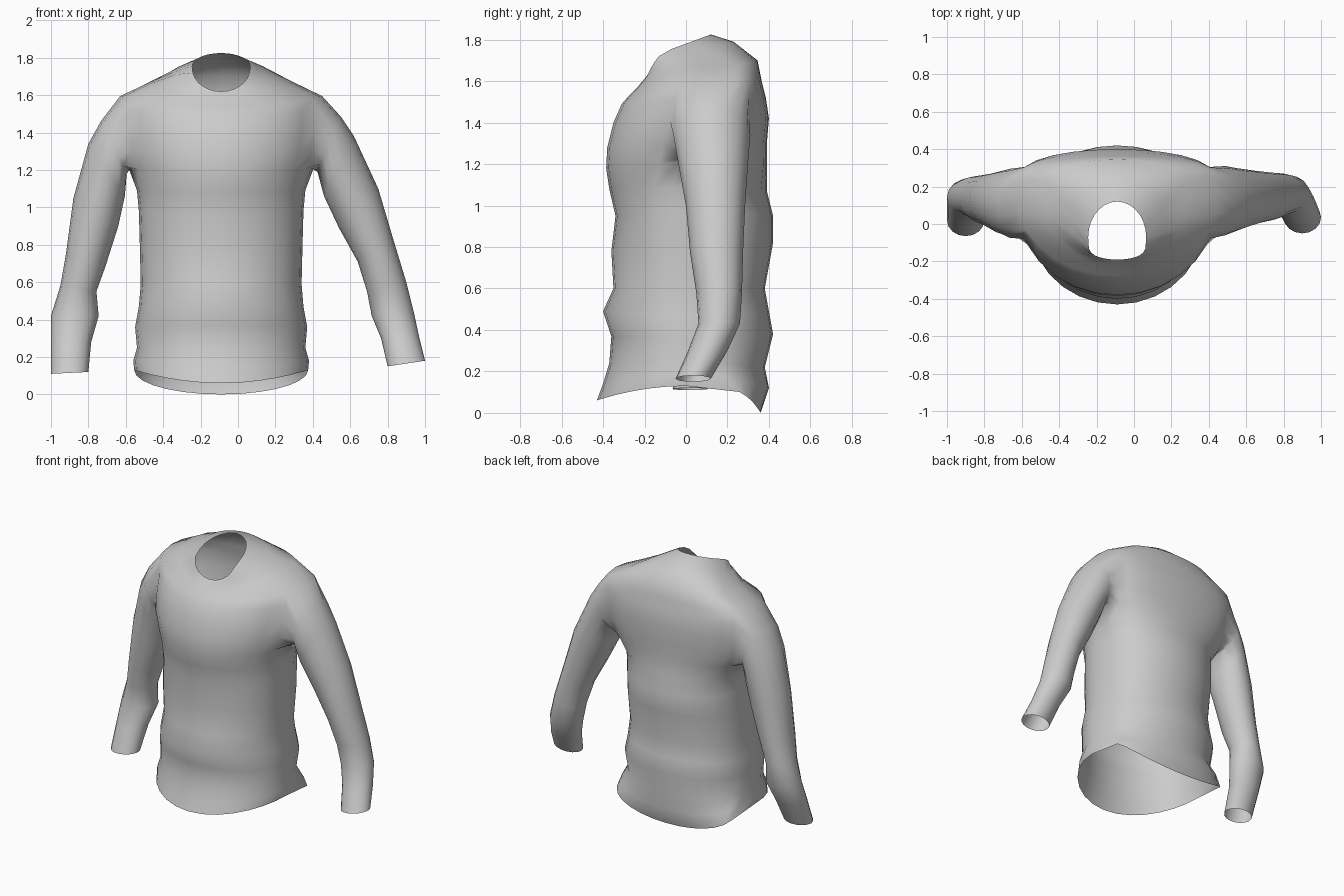
import bpy
import bmesh
from math import sin, cos, pi

if "Cube" in bpy.data.objects:
    bpy.data.objects.remove(bpy.data.objects["Cube"], do_unlink=True)

CX = -0.09        # middle of the torso
SEGS = 28         # columns around the torso
HALF = 2          # armhole reaches this many columns either side
LOW, HIGH = 9, 13  # torso rings at the armpit and shoulder

# Torso rings: half width, front y, back y, side y, front z, side z, back z
TORSO = [
    (.465, -.43, .36, 0, .06, .13, 0),
    (.47, -.4, .4, 0, .14, .18, .12),
    (.45, -.37, .38, 0, .24, .25, .22),
    (.46, -.36, .42, 0, .37, .36, .38),
    (.44, -.4, .4, 0, .49, .47, .49),
    (.43, -.35, .38, 0, .6, .59, .6),
    (.435, -.36, .42, 0, .78, .8, .82),
    (.44, -.34, .42, 0, .95, .98, .95),
    (.45, -.37, .39, .02, 1.08, 1.09, 1.07),
    (.495, -.385, .39, .07, 1.18, 1.21, 1.19),
    (.535, -.38, .39, .1, 1.28, 1.31, 1.3),
    (.55, -.35, .4, .13, 1.4, 1.42, 1.42),
    (.555, -.31, .385, .15, 1.49, 1.52, 1.52),
    (.54, -.275, .365, .15, 1.53, 1.595, 1.6),
    (.38, -.235, .345, .13, 1.57, 1.67, 1.7),
    (.25, -.21, .23, .04, 1.6, 1.725, 1.79),
    (.155, -.19, .12, -.07, 1.62, 1.755, 1.825),
]
NECK = len(TORSO) - 1

# Sleeve depth (front y, back y) from shoulder to cuff, used on both arms
DEPTH = [(-.06, .31), (-.04, .3), (0, .285), (.02, .275),
         (.05, .27), (.06, .26), (.01, .2), (-.05, .12)]
# Sleeve rings: outer x, outer z, inner x, inner z
LEFT = [(.55, 1.485, .425, 1.19), (.62, 1.38, .46, 1.06), (.75, 1.1, .54, .89),
        (.83, .83, .64, .71), (.9, .6, .69, .55), (.94, .44, .715, .42),
        (.97, .3, .765, .3), (1, .18, .8, .15)]
RIGHT = [(-.73, 1.465, -.595, 1.18), (-.8, 1.34, -.605, 1.06),
         (-.88, 1.05, -.64, .9), (-.92, .75, -.71, .68),
         (-.95, .58, -.757, .55), (-1, .42, -.745, .42),
         (-1, .28, -.785, .28), (-1, .11, -.8, .12)]

bm = bmesh.new()


# Roundness of the front and back of a ring: smaller is boxier
def roundness(level):
    front = {NECK: .45, NECK - 1: .7}.get(level, 1)
    usual_back = .75 if level < LOW else .52
    back = {0: .22, 1: .5, NECK - 1: .8, NECK: 1}.get(level, usual_back)
    return front, back


def torso_ring(level, hw, yf, yb, ys, zf, zs, zb):
    front, back = roundness(level)
    ring = []
    for i in range(SEGS):
        a = 2 * pi * i / SEGS
        s = 0 if i % (SEGS // 2) == 0 else abs(sin(a))
        if i > SEGS // 2:
            y = ys + (yf - ys) * s ** front
            z = zs + (zf - zs) * s ** (2 * front)
        else:
            y = ys + (yb - ys) * s ** back
            z = zs + (zb - zs) * s
        ring.append(bm.verts.new((CX + hw * cos(a), y, z)))
    return ring


def bridge(a, b, skip=()):
    n = len(a)
    for i in range(n):
        if i not in skip:
            j = (i + 1) % n
            bm.faces.new((a[i], a[j], b[j], b[i]))


# Torso, leaving the armholes open
rings = [torso_ring(level, *r) for level, r in enumerate(TORSO)]
armholes = {(side + k) % SEGS for side in (0, SEGS // 2) for k in range(-HALF, HALF)}
for k in range(NECK):
    bridge(rings[k], rings[k + 1], armholes if LOW <= k < HIGH else ())


# Sleeves grow out of the armhole edge: top, front, bottom, back
def sleeve(side, sections, front, lean):
    def at(ring, col):
        return rings[ring][(side + front * col) % SEGS]
    loop = [at(HIGH, c) for c in range(0, HALF + 1)]
    loop += [at(r, HALF) for r in range(HIGH - 1, LOW, -1)]
    loop += [at(LOW, c) for c in range(HALF, -HALF - 1, -1)]
    loop += [at(r, -HALF) for r in range(LOW + 1, HIGH)]
    loop += [at(HIGH, c) for c in range(-HALF, 0)]
    n = len(loop)
    for (ox, oz, ix, iz), (yf, yb) in zip(sections, DEPTH):
        ring = []
        for i in range(n):
            a = 2 * pi * i / n
            t = (1 + cos(a)) / 2
            ring.append(bm.verts.new((ix + (ox - ix) * t,
                                      lean + (yf + yb) / 2 + (yf - yb) / 2 * sin(a),
                                      iz + (oz - iz) * t)))
        bridge(loop, ring)
        loop = ring


sleeve(0, LEFT, -1, 0)
sleeve(SEGS // 2, RIGHT, 1, -.015)
bmesh.ops.recalc_face_normals(bm, faces=bm.faces[:])
bm.normal_update()
# Make sure the cloth faces outward, judged by the chest
chest = min(bm.faces, key=lambda f: f.calc_center_median().y)
if chest.normal.y > 0:
    bmesh.ops.reverse_faces(bm, faces=bm.faces[:])

mesh = bpy.data.meshes.new("shirt")
bm.to_mesh(mesh)
bm.free()
shirt = bpy.data.objects.new("shirt", mesh)
bpy.context.collection.objects.link(shirt)

# Plain grey cloth
cloth = bpy.data.materials.new("grey cloth")
cloth.use_nodes = True
grey = (.6, .6, .6, 1)
cloth.diffuse_color = grey
cloth.node_tree.nodes["Principled BSDF"].inputs["Base Color"].default_value = grey
mesh.materials.append(cloth)
for p in mesh.polygons:
    p.use_smooth = True
